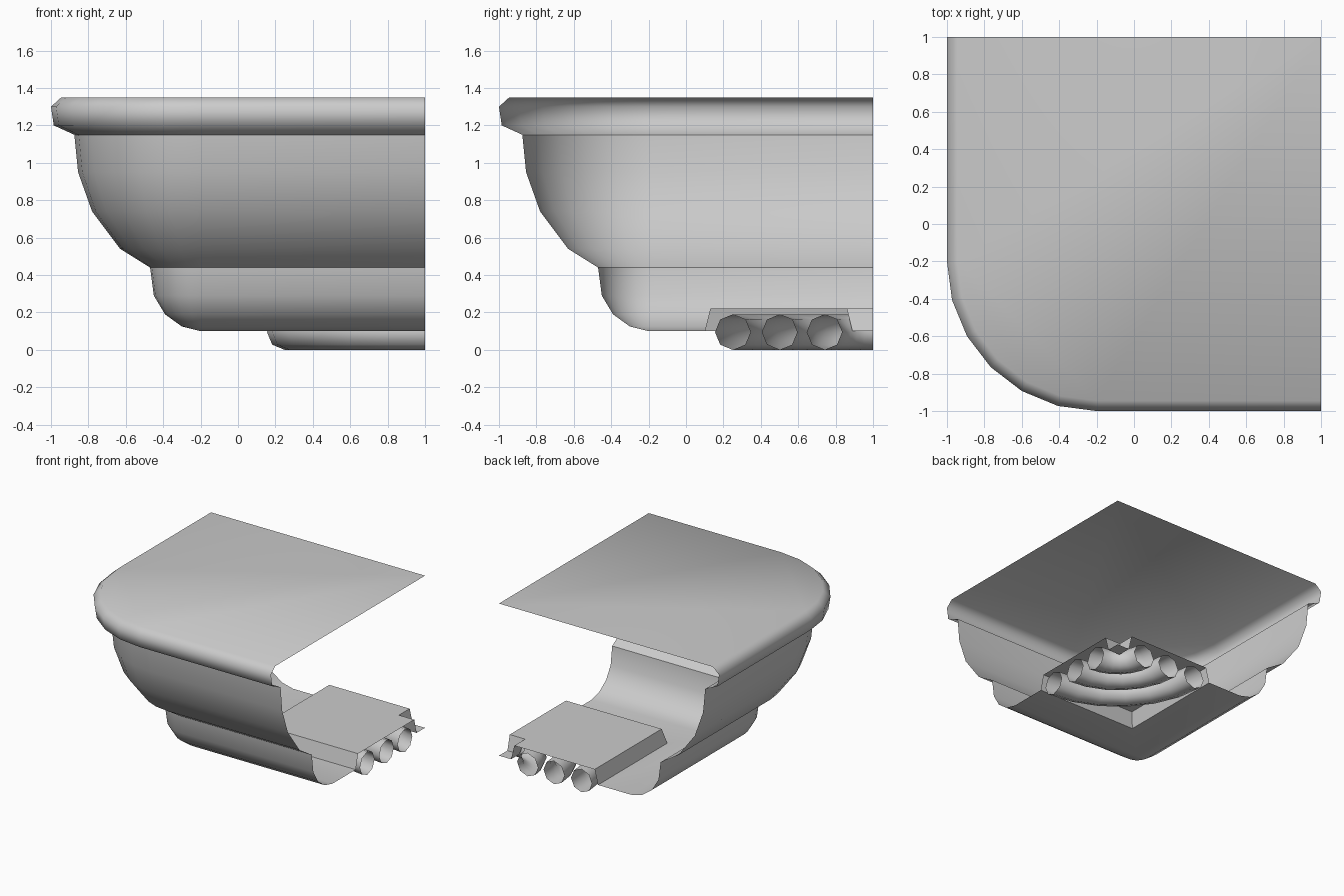
import bpy, bmesh
from math import sin, cos, pi, radians

cube = bpy.data.objects.get("Cube")
if cube:
    bpy.data.objects.remove(cube)

grey = bpy.data.materials.new("plain_grey")
grey.use_nodes = True
colour = (0.6, 0.6, 0.6, 1)
grey.diffuse_color = colour
grey.node_tree.nodes["Principled BSDF"].inputs["Base Color"].default_value = colour

AXIS = -0.2      # centre of the rounded corner, in x and y
END = 1.0        # open ends of the quarter


def finish(name, bm, angle=60):
    bmesh.ops.remove_doubles(bm, verts=bm.verts, dist=0.0005)
    bmesh.ops.recalc_face_normals(bm, faces=bm.faces)
    mesh = bpy.data.meshes.new(name)
    bm.to_mesh(mesh)
    bm.free()
    mesh.materials.append(grey)
    obj = bpy.data.objects.new(name, mesh)
    bpy.context.collection.objects.link(obj)
    bpy.ops.object.select_all(action='DESELECT')
    obj.select_set(True)
    bpy.context.view_layer.objects.active = obj
    bpy.ops.object.shade_smooth_by_angle(angle=radians(angle))
    return obj


def bridge(bm, rings, closed=False):
    """Join neighbouring rows of vertices with quads."""
    for a, b in zip(rings, rings[1:]):
        n = len(a)
        for i in range(n if closed else n - 1):
            j = (i + 1) % n
            bm.faces.new((a[i], a[j], b[j], b[i]))


def corner_ring(bm, x, z, steps=6):
    """Straight side, rounded corner, straight side at one profile point."""
    r = AXIS - x
    pts = [(END, AXIS - r)]
    for i in range(steps + 1):
        a = pi / 2 * i / steps
        pts.append((AXIS - r * sin(a), AXIS - r * cos(a)))
    pts.append((AXIS - r, END))
    return [bm.verts.new((px, py, z)) for px, py in pts]


def square_ring(bm, c, z):
    """L-shaped row with its corner at (c, c)."""
    return [bm.verts.new((x, y, z)) for x, y in ((END, c), (c, c), (c, END))]


def hull(name, profile, lid=False, floor_edge=None):
    bm = bmesh.new()
    rings = [corner_ring(bm, x, z) for x, z in profile]
    bridge(bm, rings)
    if lid:
        bm.faces.new(rings[0] + [bm.verts.new((END, END, profile[0][1]))])
    if floor_edge is not None:
        z = profile[-1][1]
        bridge(bm, [square_ring(bm, AXIS, z), square_ring(bm, floor_edge, z)])
    # collapsed corner quads become triangles or vanish
    bmesh.ops.dissolve_degenerate(bm, edges=bm.edges, dist=0.0005)
    return finish(name, bm)


# Top slab with its rolled rim
hull("top_slab", [(-0.945, 1.35), (-1, 1.30), (-0.985, 1.20), (-0.875, 1.15)], lid=True)

# Bowl-shaped body
hull("body_side", [(-0.875, 1.15), (-0.855, 0.95), (-0.78, 0.74),
                   (-0.63, 0.54), (-0.47, 0.44)])

# Base with flat underside around the recess
hull("base_side", [(-0.47, 0.44), (-0.45, 0.29), (-0.39, 0.19),
                   (-0.30, 0.125), (-0.2, 0.10)], floor_edge=0.10)

# Recess: outer wall, ceiling and wall of the centre plug
bm = bmesh.new()
steps = [(0.10, 0.10), (0.13, 0.22), (0.86, 0.22), (0.89, 0.10)]
rows = [square_ring(bm, c, z) for c, z in steps]
bridge(bm, rows)
bm.faces.new(rows[-1] + [bm.verts.new((END, END, 0.10))])
finish("recess", bm, 30)

# Three concentric coil tubes, each a quarter turn with open ends
TUBE = 0.095
for number, radius in enumerate((0.75, 0.5, 0.26), 1):
    bm = bmesh.new()
    rings = []
    for i in range(7):
        a = pi / 2 * i / 6
        ring = []
        for k in range(8):
            t = 2 * pi * k / 8
            d = radius + TUBE * cos(t)
            ring.append(bm.verts.new((END - d * sin(a), END - d * cos(a),
                                      TUBE + TUBE * sin(t))))
        rings.append(ring)
    bridge(bm, rings, closed=True)
    finish(f"coil_tube_{number}", bm)
